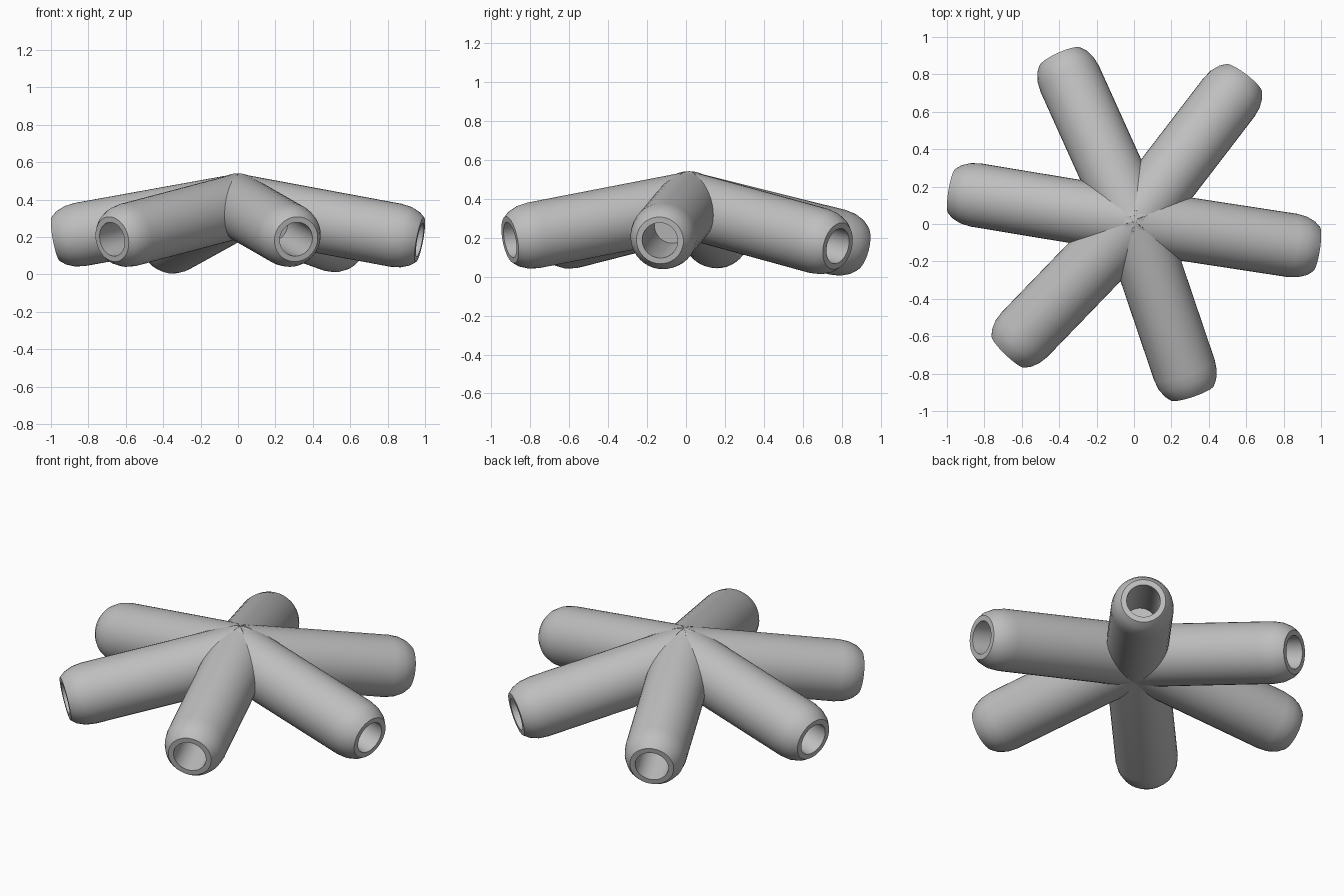
import bpy, bmesh
from math import radians, cos, sin, tau
from mathutils import Vector

cube = bpy.data.objects.get("Cube")
if cube:
    bpy.data.objects.remove(cube)

grey = bpy.data.materials.new("plain_grey")
grey.use_nodes = True
colour = (0.52, 0.52, 0.52, 1)
grey.diffuse_color = colour
grey.node_tree.nodes["Principled BSDF"].inputs["Base Color"].default_value = colour

HUB = Vector((0, 0.015, 0.366))
RADIUS, LIP, BORE = 0.171, 0.122, 0.092
SIDES = 40


def socket_arm(name, heading, droop, length):
    """Round arm with a rounded tip and a blind bore, turned around its axis."""
    profile = [(-0.034, RADIUS), (length - 0.13, RADIUS),
               (length - 0.075, 0.164), (length - 0.03, 0.146),
               (length, LIP), (length, BORE), (length - 0.42, BORE)]
    bm = bmesh.new()
    rings = []
    for along, r in profile:
        rings.append([bm.verts.new((r * cos(tau * i / SIDES), r * sin(tau * i / SIDES), along))
                      for i in range(SIDES)])
    for a, b in zip(rings, rings[1:]):
        for i in range(SIDES):
            j = (i + 1) % SIDES
            bm.faces.new((a[i], a[j], b[j], b[i]))
    # Hidden inner cap and bore floor
    bm.faces.new(rings[0])
    bm.faces.new(rings[-1])
    bmesh.ops.recalc_face_normals(bm, faces=bm.faces)

    mesh = bpy.data.meshes.new(name)
    bm.to_mesh(mesh)
    bm.free()
    mesh.materials.append(grey)
    arm = bpy.data.objects.new(name, mesh)
    bpy.context.collection.objects.link(arm)

    # Aim the arm outward and down from the hub
    h, d = radians(heading), radians(droop)
    aim = Vector((cos(h) * cos(d), sin(h) * cos(d), -sin(d)))
    arm.rotation_mode = 'QUATERNION'
    arm.rotation_quaternion = aim.to_track_quat('Z', 'Y')
    arm.location = HUB

    bpy.ops.object.select_all(action='DESELECT')
    arm.select_set(True)
    bpy.context.view_layer.objects.active = arm
    bpy.ops.object.shade_smooth_by_angle(angle=radians(35))


# Six arms spread around the hub: heading, droop, length
for name, heading, droop, length in (
        ("left_arm", -8.7, 10.4, 1.0),
        ("back_left_arm", 52.5, 12.3, 0.985),
        ("back_right_arm", 114.3, 12.8, 0.985),
        ("right_arm", 170.6, 10.1, 1.0),
        ("front_right_arm", 226, 10.4, 0.985),
        ("front_left_arm", -71.3, 10.4, 0.985)):
    socket_arm(name, heading, droop, length)
